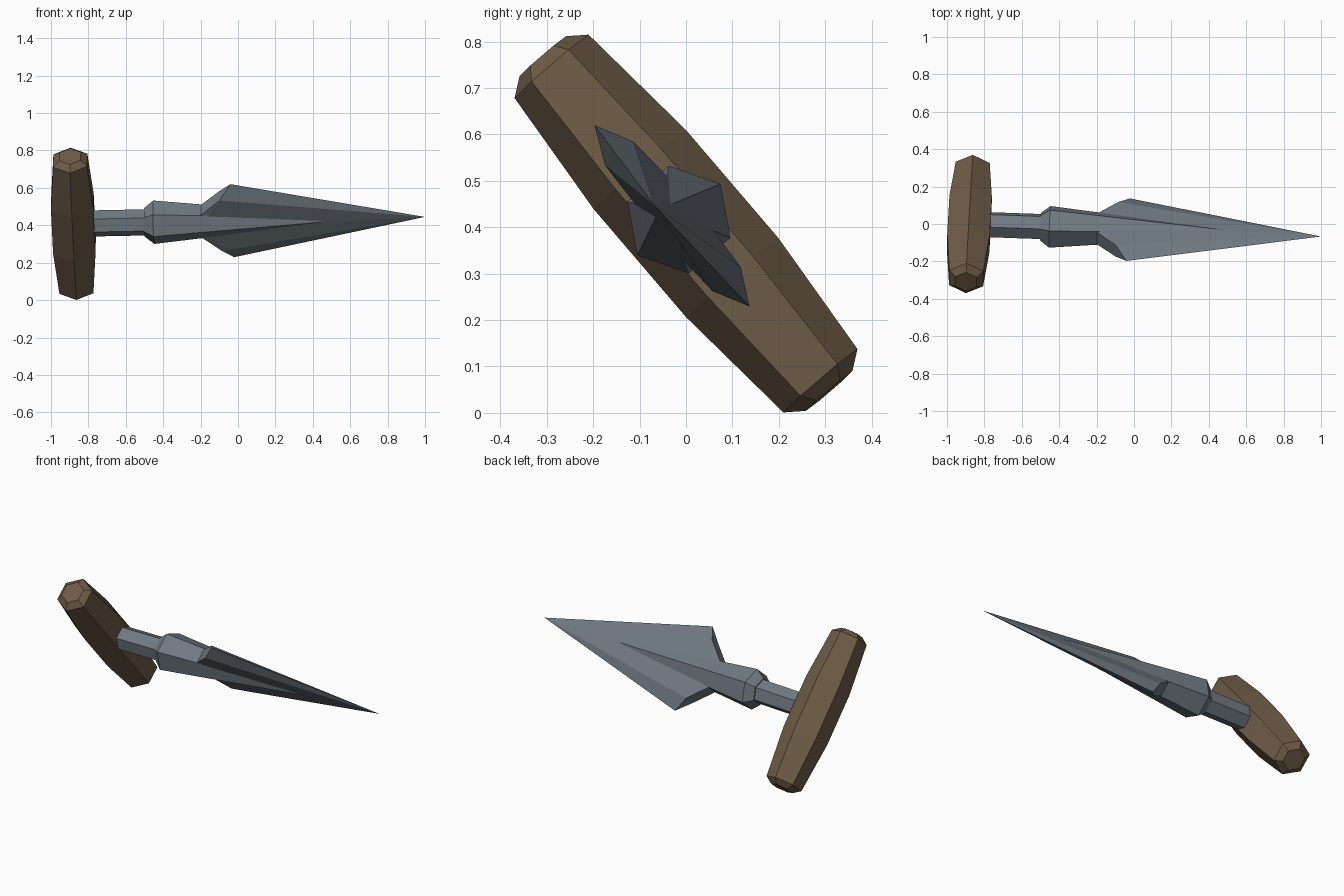
import bpy, bmesh, math
from mathutils import Vector, Matrix

if "Cube" in bpy.data.objects:
    bpy.data.objects.remove(bpy.data.objects["Cube"])

# Tilted frame of the weapon: D = blade direction, U = handle direction, V = thickness
O = Vector((-0.88, 0.0, 0.408))
D = (Vector((1.0, -0.067, 0.445)) - O).normalized()
U = Vector((0.039, 0.65, -0.76))
U = (U - D * U.dot(D)).normalized()
V = D.cross(U)
if V.z < 0:
    V = -V


def place(d, u, v):
    return O + D * d + U * u + V * v


def material(name, rgb):
    m = bpy.data.materials.new(name)
    m.diffuse_color = (*rgb, 1)
    m.use_nodes = True
    m.node_tree.nodes["Principled BSDF"].inputs["Base Color"].default_value = m.diffuse_color
    return m


steel = material("blue grey steel", (0.165, 0.195, 0.225))
wood = material("brown wood", (0.155, 0.108, 0.062))


def finish(bm, name, mat):
    bmesh.ops.remove_doubles(bm, verts=bm.verts, dist=1e-5)
    bmesh.ops.recalc_face_normals(bm, faces=bm.faces)
    me = bpy.data.meshes.new(name)
    bm.to_mesh(me)
    bm.free()
    me.materials.append(mat)
    ob = bpy.data.objects.new(name, me)
    bpy.context.collection.objects.link(ob)
    return ob


def hex_loft(name, rings, mat, along_handle=False):
    """Six-sided loft through (position, radius) rings, corners on V."""
    bm = bmesh.new()
    loops = []
    for t, r in rings:
        loop = []
        for i in range(6):
            a = math.radians(60 * i)
            v, w = r * math.cos(a), r * math.sin(a)
            loop.append(bm.verts.new(place(w, t, v) if along_handle else place(t, w, v)))
        loops.append(loop)
    for a, b in zip(loops, loops[1:]):
        for i in range(6):
            j = (i + 1) % 6
            bm.faces.new((a[i], a[j], b[j], b[i]))
    bm.faces.new(loops[0])
    bm.faces.new(loops[-1])
    return finish(bm, name, mat)


# Barrel-shaped cross handle
hex_loft("handle", [(-0.475, 0.066), (-0.446, 0.105), (-0.153, 0.131),
                    (0.153, 0.131), (0.446, 0.105), (0.475, 0.066)], wood, True)

# Neck rod, flared collar and tapering socket
hex_loft("neck", [(0.05, 0.071), (0.385, 0.071)], steel)
hex_loft("socket", [(0.38, 0.078), (0.43, 0.118), (1.31, 0.028), (1.40, 0.015)], steel)

# Blade: one quarter mirrored across both planes
T, C, B = (1.881, 0, 0), (0.85, 0.257, 0), (0.79, 0.178, 0.04)
R, M = (0.68, 0.075, 0.042), (0.68, 0, 0.05)
flat = lambda p: (p[0], p[1], 0)
quarter = [(T, C, B), (T, B, M), (B, R, M), (C, B, flat(B)),
           (B, R, flat(R), flat(B)), (R, M, flat(M), flat(R))]
bm = bmesh.new()
for su in (1, -1):
    for sv in (1, -1):
        for face in quarter:
            bm.faces.new([bm.verts.new(place(d, u * su, v * sv)) for d, u, v in face])
finish(bm, "blade", steel)
